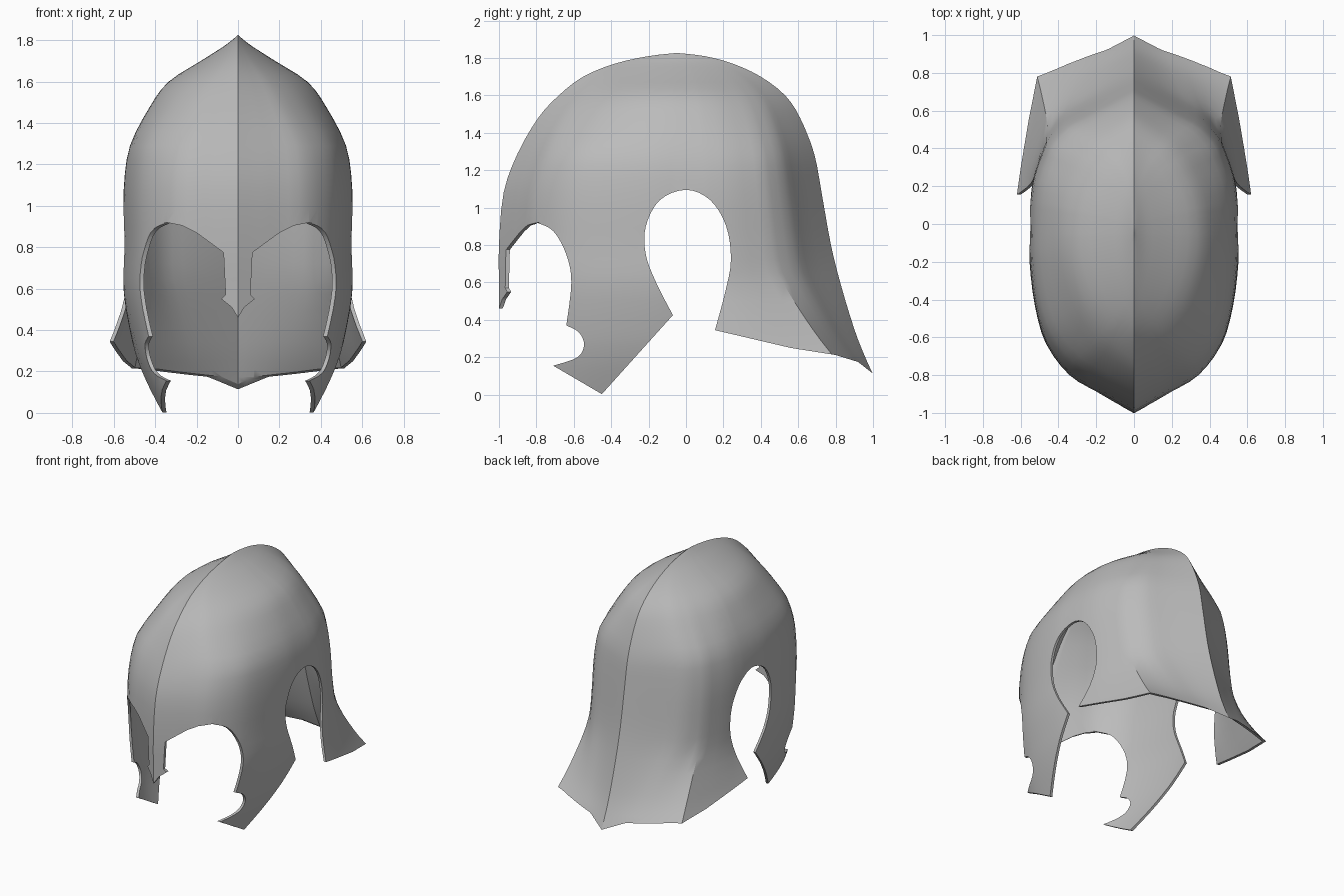
import bpy
import bmesh

if "Cube" in bpy.data.objects:
    bpy.data.objects.remove(bpy.data.objects["Cube"])

steel = bpy.data.materials.new("grey steel")
steel.use_nodes = True
colour = (0.5, 0.5, 0.5, 1)
steel.diffuse_color = colour
steel.node_tree.nodes["Principled BSDF"].inputs["Base Color"].default_value = colour


def smooth_path(points, steps):
    """Catmull-Rom curve through points of any dimension."""
    padded = [points[0]] + list(points) + [points[-1]]
    path = []
    for a, b, c, d in zip(padded, padded[1:], padded[2:], padded[3:]):
        for k in range(steps):
            t = k / steps
            path.append(tuple(
                q + t * (r - p) / 2 + t * t * (p - 2.5 * q + 2 * r - s / 2)
                + t ** 3 * (1.5 * (q - r) + (s - p) / 2)
                for p, q, r, s in zip(a, b, c, d)))
    path.append(tuple(points[-1]))
    return path


def make_object(name, bm):
    mesh = bpy.data.meshes.new(name)
    bm.to_mesh(mesh)
    bm.free()
    obj = bpy.data.objects.new(name, mesh)
    bpy.context.collection.objects.link(obj)
    return obj


def prism(name, outline, place, low, high):
    """Extrude a flat outline from low to high along the axis chosen by place."""
    bm = bmesh.new()
    base = bm.faces.new([bm.verts.new(place(a, b, low)) for a, b in outline])
    moved = bmesh.ops.extrude_face_region(bm, geom=[base])["geom"]
    for v in moved:
        if isinstance(v, bmesh.types.BMVert):
            v.co = v.co + type(v.co)(place(0, 0, high - low))
    bmesh.ops.recalc_face_normals(bm, faces=bm.faces)
    return make_object(name, bm)


# Shell levels: height, front y, back y, front half width, back half width
levels = [
    (-.06, -1, 1.08, .36, .76),
    (.1, -1, 1.004, .43, .72),
    (.22, -1, .95, .475, .67),
    (.35, -1, .9, .51, .62),
    (.58, -1, .83, .55, .557),
    (.8, -1, .775, .55, .55),
    (1.08, -.975, .725, .55, .55),
    (1.29, -.9, .685, .52, .515),
    (1.48, -.79, .61, .425, .425),
    (1.6, -.68, .53, .335, .335),
    (1.7, -.55, .4, .18, .18),
    (1.77, -.38, .25, .07, .07),
    (1.81, -.2, .1, .018, .018),
    (1.827, -.05, -.05, 0, 0),
]
# Half-ring plan from front ridge to side, then side to back ridge
front_plan = [(0, -1), (.14, -.955), (.36, -.885), (.62, -.795),
              (.84, -.62), (.95, -.4), (1, -.16), (1, 0)]
back_high = [(1, .18), (.96, .38), (.84, .615), (.67, .75), (.4, .85), (0, 1)]
back_low = [(1, .22), (.895, .48), (.755, .85), (.37, .925), (.18, .96), (0, 1)]
middle = -.05


def clamp(value):
    return min(max(value, 0), 1)


def half_ring(level):
    z, front, back, front_width, back_width = level
    high = clamp((z - .17) / .5)
    plan = [tuple(p + (q - p) * high for p, q in zip(lo, hi))
            for lo, hi in zip(back_low, back_high)]
    # The skirt has a corner, so its side and back are smoothed apart
    back_plan = smooth_path(plan[:3], 3) + smooth_path(plan[2:], 3)[1:]
    # Towards the crown the plan sharpens into a lens along the crest
    crest = clamp((z - 1.3) / .48)
    ring = []
    for outline, reach, width in ((smooth_path(front_plan, 3), middle - front, front_width),
                                  (back_plan, back - middle, back_width)):
        for u, v in outline:
            u += (1 - v * v - u) * crest
            ring.append((u * width, middle + v * reach, z))
    return ring


bm = bmesh.new()
rows = []
for level in smooth_path(levels, 3):
    half = half_ring(level)
    ring = half + [(-x, y, z) for x, y, z in half[-2:0:-1]]
    rows.append([bm.verts.new(p) for p in ring])
for lower, upper in zip(rows, rows[1:]):
    for j in range(len(lower)):
        k = (j + 1) % len(lower)
        bm.faces.new((lower[j], lower[k], upper[k], upper[j]))
bmesh.ops.remove_doubles(bm, verts=bm.verts, dist=.0004)
helmet = make_object("helmet_shell", bm)
helmet.data.materials.append(steel)

# Side cutter: eye edge, cheek guard, ear opening and skirt hem
eye = smooth_path([(-.8, .92), (-.71, .875), (-.64, .75), (-.613, .6), (-.64, .37)], 4)
notch = smooth_path([(-.64, .37), (-.575, .335), (-.545, .27), (-.58, .2), (-.71, .155)], 4)
cheek = [(-.45, .003)]
ear = smooth_path([(-.07, .425), (-.16, .6), (-.215, .75), (-.215, .9), (-.14, 1.04),
                   (0, 1.095), (.13, 1.04), (.215, .9), (.24, .72), (.21, .55),
                   (.155, .345)], 4)
hem = [(.56, .25), (.8, .212), (.92, .175), (1, .112), (1.3, 0), (1.3, -.4), (-.8, -.4)]
side_cutter = prism("side_cutter", eye + notch[1:] + cheek + ear + hem,
                    lambda a, b, d: (d, a, b), -1.2, 1.2)

# Front cutter: brow curve and nose guard
brow = [(.6, -.4), (.6, .92), (.345, .92), (.27, .905), (.2, .87), (.07, .775),
        (.06, .57), (.08, .55), (.03, .51), (0, .46)]
front_outline = brow + [(-x, z) for x, z in brow[-2::-1]]
front_cutter = prism("front_cutter", front_outline,
                     lambda a, b, d: (a, d, b), -1.3, -.785)

# Thicken the shell, then cut the openings
bpy.ops.object.select_all(action="DESELECT")
bpy.context.view_layer.objects.active = helmet
helmet.select_set(True)
wall = helmet.modifiers.new("wall", "SOLIDIFY")
wall.thickness = .018
wall.offset = -1
bpy.ops.object.modifier_apply(modifier=wall.name)
for cutter in (side_cutter, front_cutter):
    cutter.hide_render = True
    cut = helmet.modifiers.new("cut", "BOOLEAN")
    cut.operation = "DIFFERENCE"
    cut.solver = "EXACT"
    cut.object = cutter
    bpy.ops.object.modifier_apply(modifier=cut.name)
    bpy.data.objects.remove(cutter)
bpy.ops.object.shade_smooth_by_angle(angle=.55)
